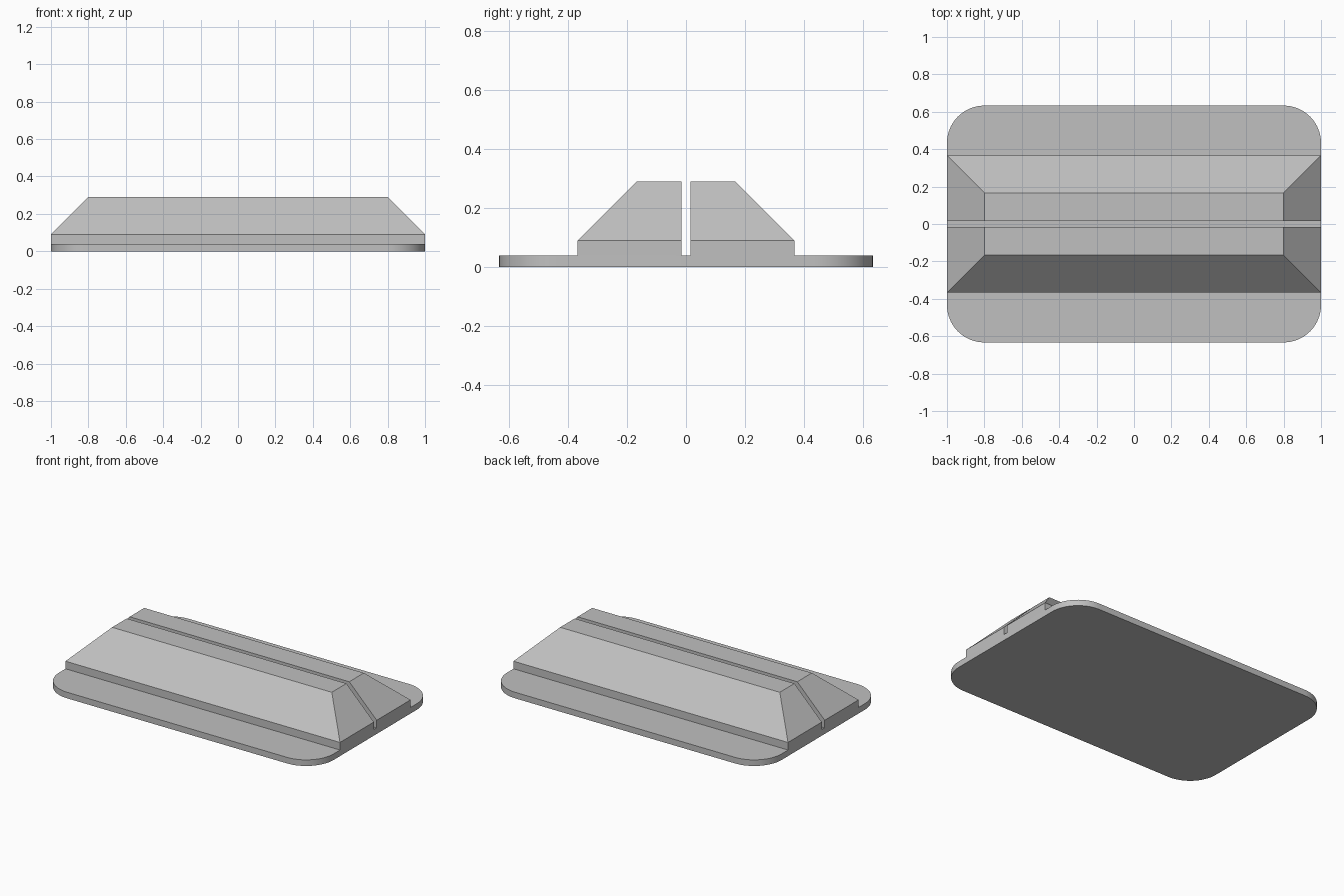
import bpy
import bmesh
from math import cos, sin, pi
from mathutils import Vector

cube = bpy.data.objects.get("Cube")
if cube:
    bpy.data.objects.remove(cube, do_unlink=True)

HALF_X, HALF_Y = 1.0, 0.633
CORNER, PLATE_TOP = 0.2, 0.04
BODY_Y, WALL_TOP, BODY_TOP = 0.367, 0.09, 0.29
SLOT = 0.015
BEVEL = BODY_TOP - WALL_TOP

grey = bpy.data.materials.new("plain grey")
grey.use_nodes = True
colour = (0.53, 0.53, 0.53, 1)
grey.diffuse_color = colour
grey.node_tree.nodes["Principled BSDF"].inputs["Base Color"].default_value = colour


def prism(bm, points, offset):
    """Extrude a closed outline along an offset."""
    face = bm.faces.new([bm.verts.new(p) for p in points])
    new = bmesh.ops.extrude_face_region(bm, geom=[face])["geom"]
    verts = [v for v in new if isinstance(v, bmesh.types.BMVert)]
    bmesh.ops.translate(bm, verts=verts, vec=offset)


def finish(bm, name):
    bmesh.ops.recalc_face_normals(bm, faces=bm.faces)
    mesh = bpy.data.meshes.new(name)
    bm.to_mesh(mesh)
    bm.free()
    mesh.materials.append(grey)
    obj = bpy.data.objects.new(name, mesh)
    bpy.context.collection.objects.link(obj)
    return obj


# Base plate with rounded corners
bm = bmesh.new()
steps = 16
outline = []
for quarter, (sx, sy) in enumerate([(1, 1), (-1, 1), (-1, -1), (1, -1)]):
    for i in range(steps + 1):
        a = (quarter + i / steps) * pi / 2
        outline.append((sx * (HALF_X - CORNER) + CORNER * cos(a),
                        sy * (HALF_Y - CORNER) + CORNER * sin(a), 0))
prism(bm, outline, (0, 0, PLATE_TOP))
plate = finish(bm, "base_plate")
bpy.context.view_layer.objects.active = plate
plate.select_set(True)
bpy.ops.object.shade_smooth_by_angle()

# Raised block: one side of the slot, with sloped ends, mirrored to the other
bm = bmesh.new()
profile = [(SLOT, PLATE_TOP), (BODY_Y, PLATE_TOP), (BODY_Y, WALL_TOP),
           (BODY_Y - BEVEL, BODY_TOP), (SLOT, BODY_TOP)]
prism(bm, [(-HALF_X, y, z) for y, z in profile], (2 * HALF_X, 0, 0))
for side in (-1, 1):
    cut = bmesh.ops.bisect_plane(
        bm, geom=bm.verts[:] + bm.edges[:] + bm.faces[:], dist=1e-5,
        plane_co=Vector((side * HALF_X, 0, WALL_TOP)),
        plane_no=Vector((side, 0, 1)), clear_outer=True)
    rim = [e for e in bm.edges if e.is_boundary]
    bmesh.ops.holes_fill(bm, edges=rim)
block = finish(bm, "slotted_block")
mirror = block.modifiers.new("other side", 'MIRROR')
mirror.use_axis = (False, True, False)
mirror.use_mirror_merge = False
